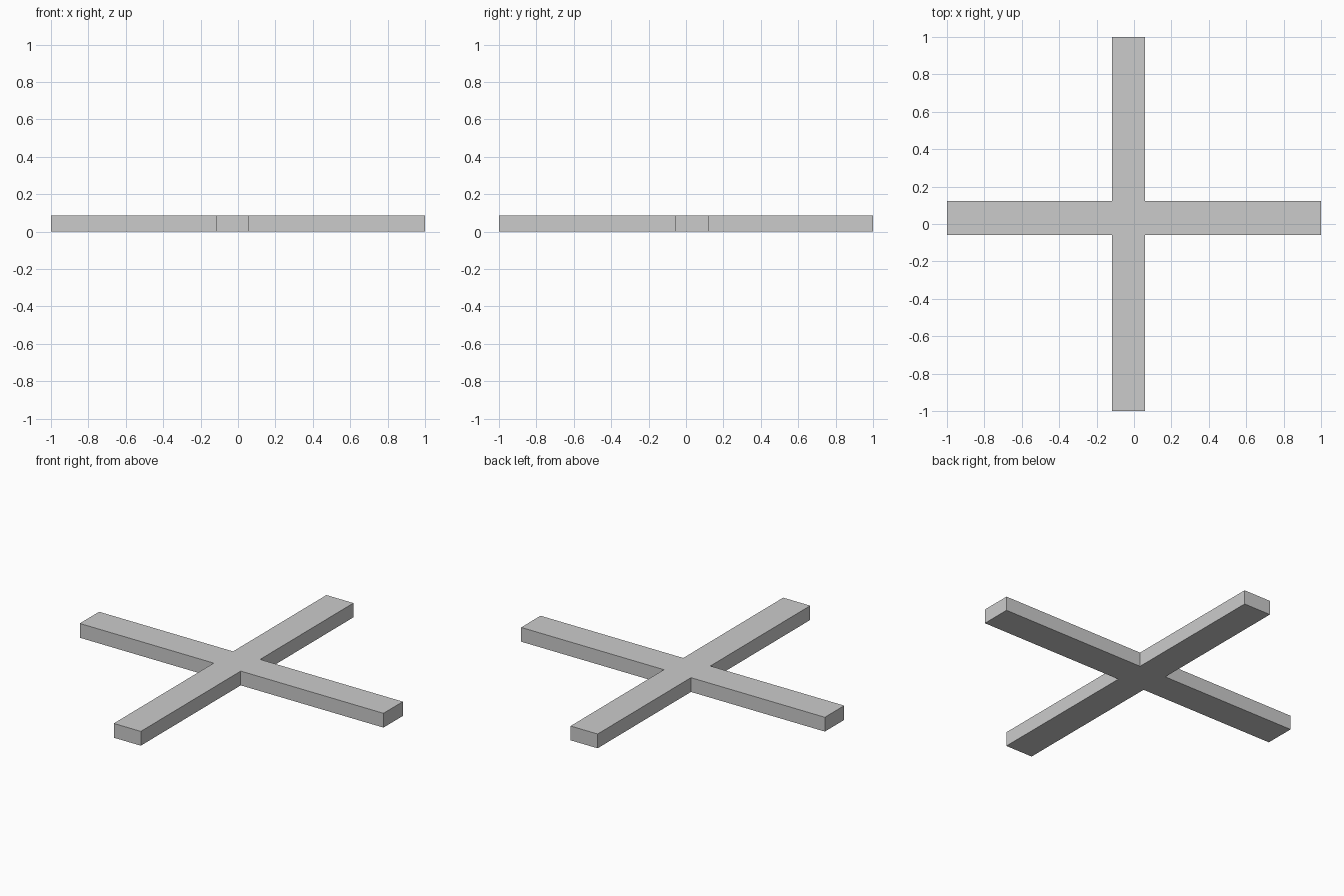
import bpy
import bmesh

if "Cube" in bpy.data.objects:
    bpy.data.objects.remove(bpy.data.objects["Cube"])

HEIGHT = 0.085
X0, X1 = -0.118, 0.06   # sides of the bar running along y
Y0, Y1 = -0.06, 0.122   # sides of the bar running along x

# Cross outline, counter-clockwise
outline = [(X0, -1), (X1, -1), (X1, Y0), (1, Y0), (1, Y1), (X1, Y1),
           (X1, 1), (X0, 1), (X0, Y1), (-1, Y1), (-1, Y0), (X0, Y0)]

# Extrude the outline into a flat solid cross
bm = bmesh.new()
base = bm.faces.new([bm.verts.new((x, y, 0)) for x, y in outline])
ext = bmesh.ops.extrude_face_region(bm, geom=[base], use_keep_orig=True)
top = [v for v in ext["geom"] if isinstance(v, bmesh.types.BMVert)]
bmesh.ops.translate(bm, verts=top, vec=(0, 0, HEIGHT))
bmesh.ops.recalc_face_normals(bm, faces=bm.faces[:])

mesh = bpy.data.meshes.new("cross_base")
bm.to_mesh(mesh)
bm.free()
bpy.context.collection.objects.link(bpy.data.objects.new("cross_base", mesh))
